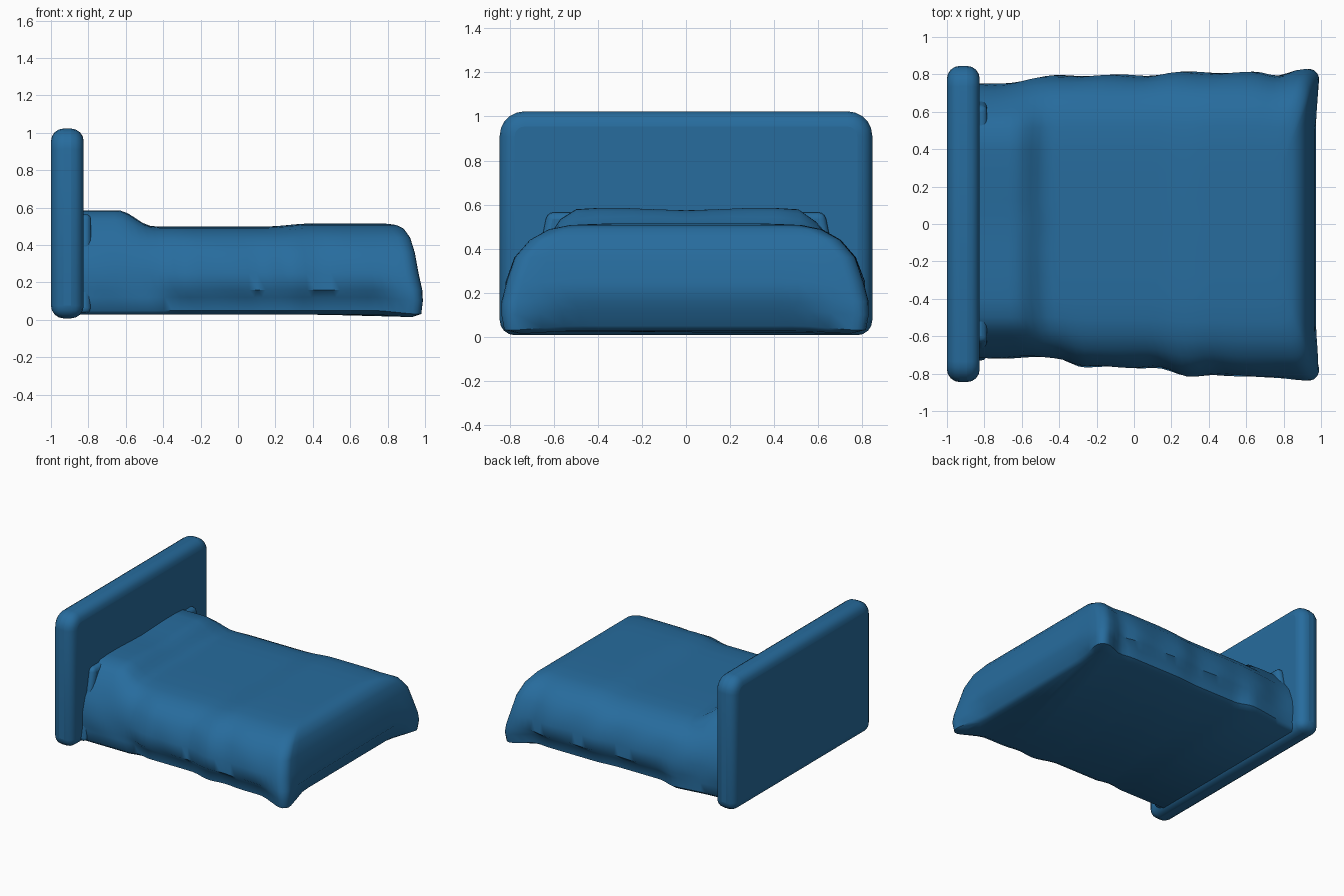
import bpy, bmesh, math

if "Cube" in bpy.data.objects:
    bpy.data.objects.remove(bpy.data.objects["Cube"], do_unlink=True)

blue = bpy.data.materials.new("bed blue")
blue.use_nodes = True
blue.diffuse_color = (0.02, 0.15, 0.34, 1)
blue.node_tree.nodes["Principled BSDF"].inputs["Base Color"].default_value = (0.02, 0.15, 0.34, 1)


def finish(bm, name):
    bmesh.ops.recalc_face_normals(bm, faces=bm.faces)
    mesh = bpy.data.meshes.new(name)
    bm.to_mesh(mesh)
    bm.free()
    mesh.materials.append(blue)
    obj = bpy.data.objects.new(name, mesh)
    bpy.context.collection.objects.link(obj)
    bpy.ops.object.select_all(action="DESELECT")
    obj.select_set(True)
    bpy.context.view_layer.objects.active = obj
    return obj


def smooth(a, b, v):
    t = min(1, max(0, (v - a) / (b - a)))
    return t * t * (3 - 2 * t)


def lerp(a, b, t):
    return a + (b - a) * t


# Headboard: a slab with large top corners and soft edges all round
bm = bmesh.new()
bmesh.ops.create_cube(bm, size=1)
for v in bm.verts:
    v.co = (v.co.x * 0.175 - 0.9125, v.co.y * 1.69, v.co.z * 1.015 + 0.515)
top_edges = [e for e in bm.edges if all(v.co.z > 0.9 for v in e.verts)
             and abs(e.verts[0].co.y - e.verts[1].co.y) < 0.01]
bmesh.ops.bevel(bm, geom=top_edges, offset=0.11, segments=5, profile=0.5, affect="EDGES")
board = finish(bm, "headboard")
bev = board.modifiers.new("soft edges", "BEVEL")
bev.width, bev.segments, bev.limit_method = 0.068, 4, "ANGLE"
bev.angle_limit = math.radians(40)
bpy.ops.object.shade_smooth_by_angle(angle=math.radians(45))

# Draped cover: stacked outlines of (half width, foot x, height)
LEVELS = [(0.70, 0.90, 0.027), (0.745, 0.93, 0.05), (0.755, 0.94, 0.12), (0.795, 0.972, 0.16),
          (0.79, 0.965, 0.25), (0.755, 0.945, 0.36), (0.69, 0.92, 0.44), (0.61, 0.885, 0.488),
          (0.52, 0.845, 0.507), (0.40, 0.80, 0.513), (0.27, 0.78, 0.514), (0.13, 0.77, 0.514),
          (0.0, 0.76, 0.514)]
# The two foot corners hang lower and flare outwards
FLARE = [(0.76, 0.95, 0.012), (0.81, 0.985, 0.03), (0.82, 0.992, 0.10), (0.813, 0.985, 0.16)]
HEAD = -0.87


def half_outline(w, foot):
    """Points from the head to the middle of the foot, on the +y side."""
    r = min(0.07, w)
    pts = [(lerp(HEAD, foot - r, i / 40), w) for i in range(41)]
    for i in range(1, 6):
        a = i * math.pi / 10
        pts.append((foot - r + r * math.sin(a), w - r + r * math.cos(a)))
    pts += [(foot, (w - r) * (1 - i / 10)) for i in range(1, 11)]
    return pts


def side_width(x, sign):
    """Narrowing and gentle waves along each long side."""
    if sign > 0:
        s = lerp(0.94, 1.0, smooth(-0.8, -0.35, x)) + 0.02 * smooth(0.05, 0.25, x)
        s -= 0.025 * math.exp(-((x - 0.77) / 0.07) ** 2)
    else:
        s = lerp(0.9, 0.965, smooth(-0.42, -0.25, x)) + 0.065 * smooth(0.1, 0.3, x)
        s -= 0.02 * math.exp(-((x - 0.42) / 0.08) ** 2)
    return s


def place(k, j, sign, level):
    x, y = half_outline(level[0], level[1])[j]
    z = level[2]
    if k < len(FLARE):
        fx, fy = half_outline(FLARE[k][0], FLARE[k][1])[j]
        # the hem overhang fades out toward the head
        straight = 1 - smooth(-0.45, -0.3, x)
        y = lerp(y, max(y, 0.79 - 0.03 * (k == 0)), straight)
        c = smooth(0.72, 0.92, x) * smooth(0.5, 0.72, y)
        x, y, z = lerp(x, fx, c), lerp(y, fy, c), lerp(z, FLARE[k][2], c)
    y *= lerp(1, side_width(x, sign), smooth(0.3, 0.8, y))
    # shallow cloth folds on the hanging sides
    hang = smooth(0.1, 0.2, z) * (1 - smooth(0.25, 0.42, z)) * (1 - smooth(0.6, 0.9, x))
    y += 0.007 * hang * math.sin(x * 17 + z * 12 + sign)
    # pillow swelling and the slight sag of the middle
    upper = smooth(0.36, 0.5, z)
    pillow = 1 - smooth(-0.64, -0.45, x)
    across = 1 - smooth(0.5, 0.7, y)
    dip = 0.012 * math.exp(-(y / 0.2) ** 2)
    z += upper * pillow * (across * 0.088 - dip)
    z -= 0.016 * upper * (1 - smooth(0.15, 0.38, x))
    return x, y * sign, z


bm = bmesh.new()
rings = []
for k, level in enumerate(LEVELS):
    count = len(half_outline(level[0], level[1]))
    left = [place(k, j, 1, level) for j in range(count)]
    right = [place(k, j, -1, level) for j in range(count - 1)]
    rings.append([bm.verts.new(p) for p in left + right[::-1]])
for low, high in zip(rings, rings[1:]):
    for i in range(len(low)):
        n = (i + 1) % len(low)
        bm.faces.new((low[i], low[n], high[n], high[i]))
bm.faces.new(rings[0][::-1])
bmesh.ops.remove_doubles(bm, verts=bm.verts, dist=0.0005)
finish(bm, "draped_cover")
bpy.ops.object.shade_smooth_by_angle(angle=math.radians(50))

# Narrow gathered edge of the bedding where it meets the headboard
bm = bmesh.new()
bmesh.ops.create_cube(bm, size=1)
for v in bm.verts:
    w = 1.26 if v.co.z > 0 else 1.47
    v.co = (v.co.x * 0.08 - 0.825, v.co.y * w, v.co.z * 0.53 + 0.3)
edge = finish(bm, "bedding_edge")
bev = edge.modifiers.new("soft edges", "BEVEL")
bev.width, bev.segments = 0.03, 3
bpy.ops.object.shade_smooth_by_angle(angle=math.radians(45))
